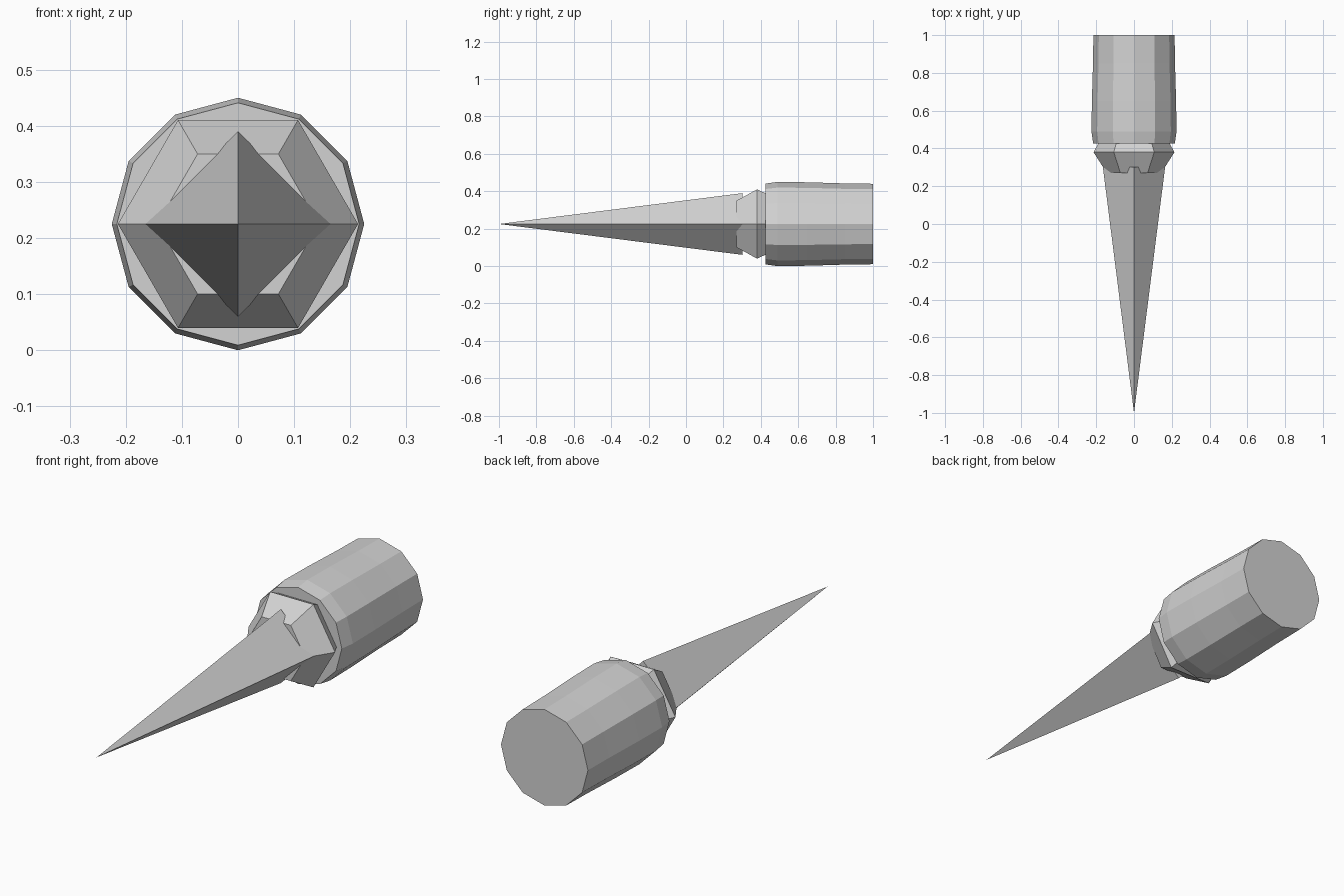
import bpy
import math

if "Cube" in bpy.data.objects:
    bpy.data.objects.remove(bpy.data.objects["Cube"])

AXIS_Z = 0.225  # height of the long axis

grey = bpy.data.materials.new("plain grey")
grey.diffuse_color = (0.65, 0.65, 0.65, 1)
grey.use_nodes = True
grey.node_tree.nodes["Principled BSDF"].inputs["Base Color"].default_value = grey.diffuse_color


def lathe(name, sides, profile):
    """Closed faceted solid along y; profile holds (y, radius), radius 0 is a tip."""
    verts, rings, faces = [], [], []
    for y, r in profile:
        count = sides if r > 0 else 1
        start = len(verts)
        for i in range(count):
            a = 2 * math.pi * i / sides
            verts.append((r * math.cos(a), y, AXIS_Z + r * math.sin(a)))
        rings.append([start + i % count for i in range(sides)])
    for a, b in zip(rings, rings[1:]):
        for i in range(sides):
            j = (i + 1) % sides
            quad = [a[i], a[j], b[j], b[i]]
            faces.append(list(dict.fromkeys(quad)))
    # end caps
    if profile[0][1] > 0:
        faces.append(rings[0][::-1])
    if profile[-1][1] > 0:
        faces.append(rings[-1])
    # ring order runs from front to back, so flip to face outwards
    faces = [f[::-1] for f in faces]
    mesh = bpy.data.meshes.new(name)
    mesh.from_pydata(verts, [], faces)
    mesh.materials.append(grey)
    mesh.update()
    obj = bpy.data.objects.new(name, mesh)
    bpy.context.collection.objects.link(obj)
    return obj


# Twelve-sided grip, slightly swollen near the front
lathe("handle", 12, [(0.425, 0.216), (0.49, 0.225), (0.65, 0.223),
                     (0.85, 0.217), (1.0, 0.215)])

# Six-sided collar between grip and spike
lathe("collar", 6, [(0.27, 0.144), (0.38, 0.214), (0.43, 0.187)])

# Four-sided pointed spike, its base set into the collar
lathe("spike", 4, [(-1.0, 0), (0.303, 0.165)])

# Make every surface face outwards
import bmesh
for obj in bpy.context.collection.objects:
    bm = bmesh.new()
    bm.from_mesh(obj.data)
    bmesh.ops.recalc_face_normals(bm, faces=bm.faces)
    bm.to_mesh(obj.data)
    bm.free()
